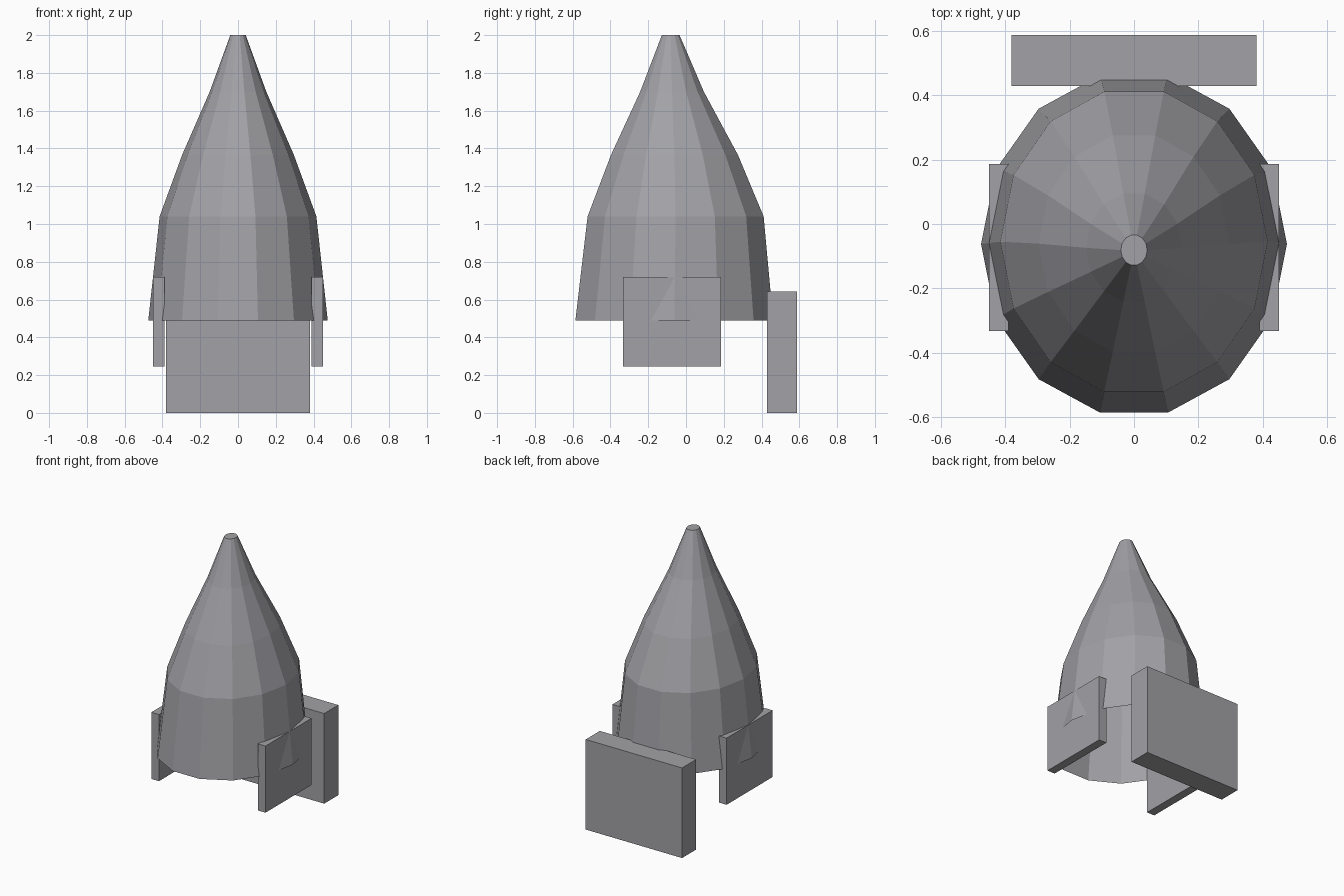
import bpy, bmesh, math

if "Cube" in bpy.data.objects:
    bpy.data.objects.remove(bpy.data.objects["Cube"])

grey = bpy.data.materials.new("grey")
grey.diffuse_color = (0.36, 0.36, 0.385, 1)
grey.use_nodes = True
grey.node_tree.nodes["Principled BSDF"].inputs["Base Color"].default_value = grey.diffuse_color


def add_object(name, bm):
    mesh = bpy.data.meshes.new(name)
    bm.to_mesh(mesh)
    bm.free()
    mesh.materials.append(grey)
    obj = bpy.data.objects.new(name, mesh)
    bpy.context.collection.objects.link(obj)
    return obj


def box(name, lo, hi):
    bm = bmesh.new()
    bmesh.ops.create_cube(bm, size=1)
    for v in bm.verts:
        v.co = [(a + b) / 2 + c * (b - a) for a, b, c in zip(lo, hi, v.co)]
    return add_object(name, bm)


# Tapered nozzle shell: 14-sided oval rings, open at the bottom, capped at the tip
# Each ring: z, x radius, y radius, y centre
RINGS = [
    (0.49, 0.475, 0.537, -0.062),
    (1.04, 0.415, 0.478, -0.055),
    (1.365, 0.296, 0.345, -0.061),
    (1.70, 0.150, 0.173, -0.074),
    (2.00, 0.041, 0.048, -0.081),
]
SIDES = 14
bm = bmesh.new()
loops = []
for z, rx, ry, cy in RINGS:
    angles = [2 * math.pi * i / SIDES for i in range(SIDES)]
    loops.append([bm.verts.new((rx * math.cos(a), cy + ry * math.sin(a), z)) for a in angles])
for low, high in zip(loops, loops[1:]):
    for i in range(SIDES):
        j = (i + 1) % SIDES
        bm.faces.new((low[i], low[j], high[j], high[i]))
bm.faces.new(loops[-1])
add_object("cone_shell", bm)

# Side plates
box("right_plate", (0.39, -0.333, 0.245), (0.45, 0.186, 0.72))
box("left_plate", (-0.45, -0.333, 0.245), (-0.39, 0.186, 0.72))

# Rear plate
box("rear_plate", (-0.38, 0.428, 0.0), (0.38, 0.587, 0.642))
